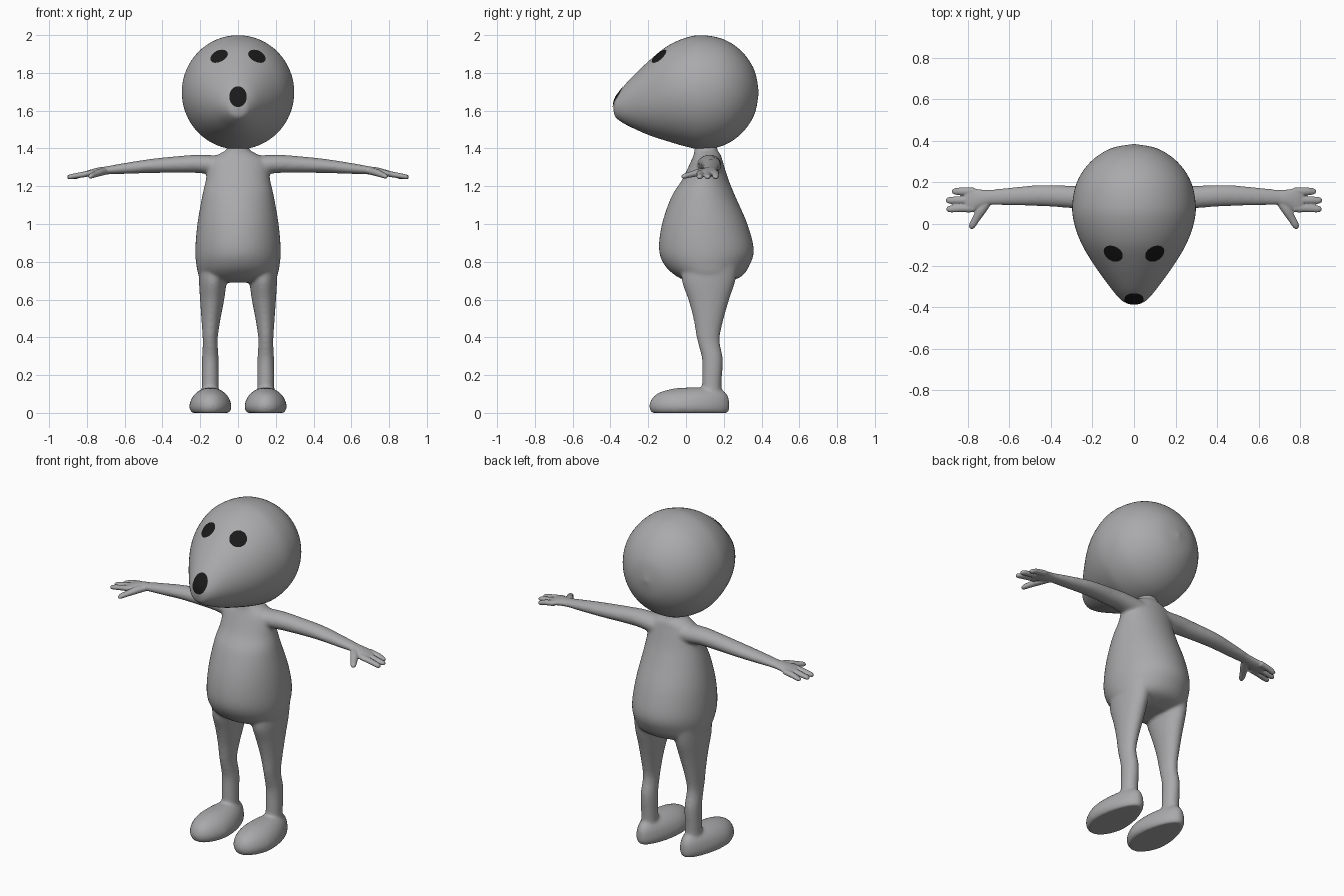
import bpy, bmesh, math
from mathutils import Vector
from mathutils.bvhtree import BVHTree

if "Cube" in bpy.data.objects:
    bpy.data.objects.remove(bpy.data.objects["Cube"])


def material(name, rgb):
    m = bpy.data.materials.new(name)
    m.diffuse_color = (*rgb, 1)
    m.use_nodes = True
    m.node_tree.nodes["Principled BSDF"].inputs["Base Color"].default_value = m.diffuse_color
    return m


GREY = material("soft grey", (0.40, 0.40, 0.41))
BLACK = material("near black", (0.010, 0.010, 0.010))


def smooth_rows(rows, n=5):
    """Catmull-Rom interpolation of rows of numbers."""
    out = []
    for i in range(len(rows) - 1):
        p0, p1, p2, p3 = rows[max(i - 1, 0)], rows[i], rows[i + 1], rows[min(i + 2, len(rows) - 1)]
        for k in range(n):
            t = k / n
            out.append([0.5 * (2 * b + (c - a) * t + (2 * a - 5 * b + 4 * c - d) * t * t
                               + (3 * b - a - 3 * c + d) * t ** 3)
                        for a, b, c, d in zip(p0, p1, p2, p3)])
    out.append(list(rows[-1]))
    return out


def loft(bm, rings, seg=32):
    """Skin elliptical rings (centre, u, v) into a capped tube."""
    prev = None
    for j, (c, u, v) in enumerate(rings):
        cur = [bm.verts.new(Vector(c) + Vector(u) * math.cos(2 * math.pi * i / seg)
                            + Vector(v) * math.sin(2 * math.pi * i / seg)) for i in range(seg)]
        if prev:
            for i in range(seg):
                k = (i + 1) % seg
                bm.faces.new((prev[i], prev[k], cur[k], cur[i]))
        if j in (0, len(rings) - 1):
            bm.faces.new(cur)
        prev = cur


def finish(bm, name, mat, voxel=0, passes=0):
    bmesh.ops.recalc_face_normals(bm, faces=bm.faces)
    for f in bm.faces:
        f.smooth = True
    me = bpy.data.meshes.new(name)
    bm.to_mesh(me)
    bm.free()
    me.materials.append(mat)
    ob = bpy.data.objects.new(name, me)
    bpy.context.collection.objects.link(ob)
    if voxel:  # fuse the overlapping parts and soften the joins
        r = ob.modifiers.new("fuse", 'REMESH')
        r.mode, r.voxel_size, r.use_smooth_shade = 'VOXEL', voxel, True
        s = ob.modifiers.new("soften", 'SMOOTH')
        s.factor, s.iterations = 0.5, passes
    return ob


# Head: teardrop along y, rows are (y, centre z, half width, half height)
bm = bmesh.new()
head_rows = [(.385, 1.697, .002, .002), (.3625, 1.697, .114, .116), (.298, 1.697, .21, .2135),
             (.203, 1.697, .274, .279), (.09, 1.697, .297, .302), (0, 1.698, .287, .288),
             (-.10, 1.690, .250, .251), (-.20, 1.666, .190, .194), (-.30, 1.640, .118, .123),
             (-.35, 1.624, .077, .078), (-.376, 1.617, .046, .046), (-.385, 1.613, .002, .002)]
loft(bm, [((0, y, z), (rx, 0, 0), (0, 0, rz)) for y, z, rx, rz in smooth_rows(head_rows, 6)], 64)
bmesh.ops.recalc_face_normals(bm, faces=bm.faces)
head_tree = BVHTree.FromBMesh(bm)
finish(bm, "head", GREY)


# Eyes and mouth: thin patches wrapped onto the head
def patch(name, origin, direction, a, b):
    d = Vector(direction).normalized()
    u = d.cross(Vector((0, 0, 1))).normalized()
    w = u.cross(d)
    bm = bmesh.new()

    def point(x, y):
        hit, n, _, _ = head_tree.ray_cast(Vector(origin) - d + u * x + w * y, d)
        return bm.verts.new(hit - d * 0.004)

    seg, prev = 32, None
    centre = point(0, 0)
    for r in (0.25, 0.5, 0.75, 1.0):
        cur = [point(a * r * math.cos(2 * math.pi * i / seg), b * r * math.sin(2 * math.pi * i / seg))
               for i in range(seg)]
        for i in range(seg):
            k = (i + 1) % seg
            bm.faces.new((prev[i], cur[i], cur[k], prev[k]) if prev else (centre, cur[i], cur[k]))
        prev = cur
    bm.normal_update()
    if sum((f.normal.dot(d) for f in bm.faces)) > 0:
        bmesh.ops.reverse_faces(bm, faces=bm.faces)
    me = bpy.data.meshes.new(name)
    bm.to_mesh(me)
    bm.free()
    me.materials.append(BLACK)
    bpy.context.collection.objects.link(bpy.data.objects.new(name, me))


for s, side in ((-1, "right"), (1, "left")):
    hit, n, _, _ = head_tree.ray_cast(Vector((s * .10, -2, 1.887)), Vector((0, 1, 0)))
    patch(side + "_eye", hit, -n, .049, .049)
patch("mouth", (0, -.36, 1.674), (0, 1, 0), .046, .055)

# Body: torso, arms, legs and feet fused together
bm = bmesh.new()
torso_rows = [(1.43, .06, .05, .165), (1.395, .06, .045, .165), (1.365, .11, .04, .185),
              (1.33, .155, .025, .195), (1.235, .17, -.02, .225), (1.145, .19, -.077, .262),
              (1.0, .215, -.127, .325), (.865, .226, -.143, .359), (.78, .22, -.112, .336),
              (.72, .20, -.045, .29), (.69, .12, .03, .2)]


def upright(rows, cx=None):
    """Rings stacked in z from (z, [centre x,] half width, front y, back y)."""
    return [((x, (y0 + y1) / 2, z), (rx, 0, 0), (0, (y1 - y0) / 2, 0))
            for z, x, rx, y0, y1 in rows]


loft(bm, upright([(z, 0, r, a, b) for z, r, a, b in smooth_rows(torso_rows)]), 48)

arm_rows = [(.06, .12, 1.305, .07, .055), (.2, .125, 1.318, .06, .049), (.3, .13, 1.316, .054, .045),
            (.45, .137, 1.308, .051, .038), (.6, .132, 1.294, .043, .029), (.72, .127, 1.282, .036, .019)]
leg_rows = [(.80, .125, .085, -.02, .28), (.70, .133, .074, -.022, .262), (.60, .137, .064, .012, .229),
            (.50, .143, .051, .039, .2), (.41, .147, .041, .054, .18), (.36, .147, .040, .066, .181),
            (.28, .147, .044, .085, .195), (.15, .147, .045, .085, .188), (.06, .147, .045, .085, .188)]
foot_rows = [(0, .104, -.182, .222), (.02, .116, -.192, .23), (.045, .117, -.194, .231),
             (.08, .104, -.178, .226), (.108, .080, -.14, .21), (.128, .045, -.07, .18), (.134, .01, .0, .12)]


def along_x(rows, s):
    return [((s * x, y, z), (0, ry, 0), (0, 0, rz)) for x, y, z, ry, rz in smooth_rows(rows)]


for s in (-1, 1):
    loft(bm, along_x(arm_rows, s))
    loft(bm, upright([(z, s * x, r, a, b) for z, x, r, a, b in smooth_rows(leg_rows)]))
    start = len(bm.verts)
    loft(bm, upright([(z, s * .146, r, a, b) for z, r, a, b in smooth_rows(foot_rows, 3)]))
    bm.verts.ensure_lookup_table()
    for v in bm.verts[start:]:  # narrow the heel
        k = 1 - .26 * min(max((v.co.y + .06) / .28, 0), 1)
        v.co.x = s * .146 + (v.co.x - s * .146) * k
finish(bm, "body", GREY, .008, 12)

# Hands: palm, three fingers and a thumb
palm_rows = [(.66, .13, 1.286, .036, .021), (.70, .127, 1.283, .037, .021), (.74, .122, 1.278, .044, .021),
             (.79, .114, 1.268, .060, .017), (.815, .113, 1.262, .054, .013)]
fingers = [(.157, .157, .876), (.115, .114, .904), (.076, .072, .902)]  # base y, tip y, tip x
thumb_rows = [(.70, .115, 1.28, .022), (.735, .065, 1.272, .023), (.76, .025, 1.262, .019),
              (.779, -.008, 1.254, .016), (.786, -.022, 1.25, .008)]
for s, side in ((-1, "right"), (1, "left")):
    bm = bmesh.new()
    loft(bm, along_x(palm_rows, s))
    for y0, y1, x in fingers:
        loft(bm, along_x([(.77, y0, 1.27, .019, .016), (.83, y0, 1.260, .019, .015),
                          (x - .015, y1, 1.250, .016, .013), (x, y1, 1.248, .008, .007)], s), 16)
    loft(bm, [((s * x, y, z), (s * .86 * r, .5 * r, 0), (0, 0, .85 * r))
              for x, y, z, r in smooth_rows(thumb_rows)], 16)
    finish(bm, side + "_hand", GREY, .004, 5)
